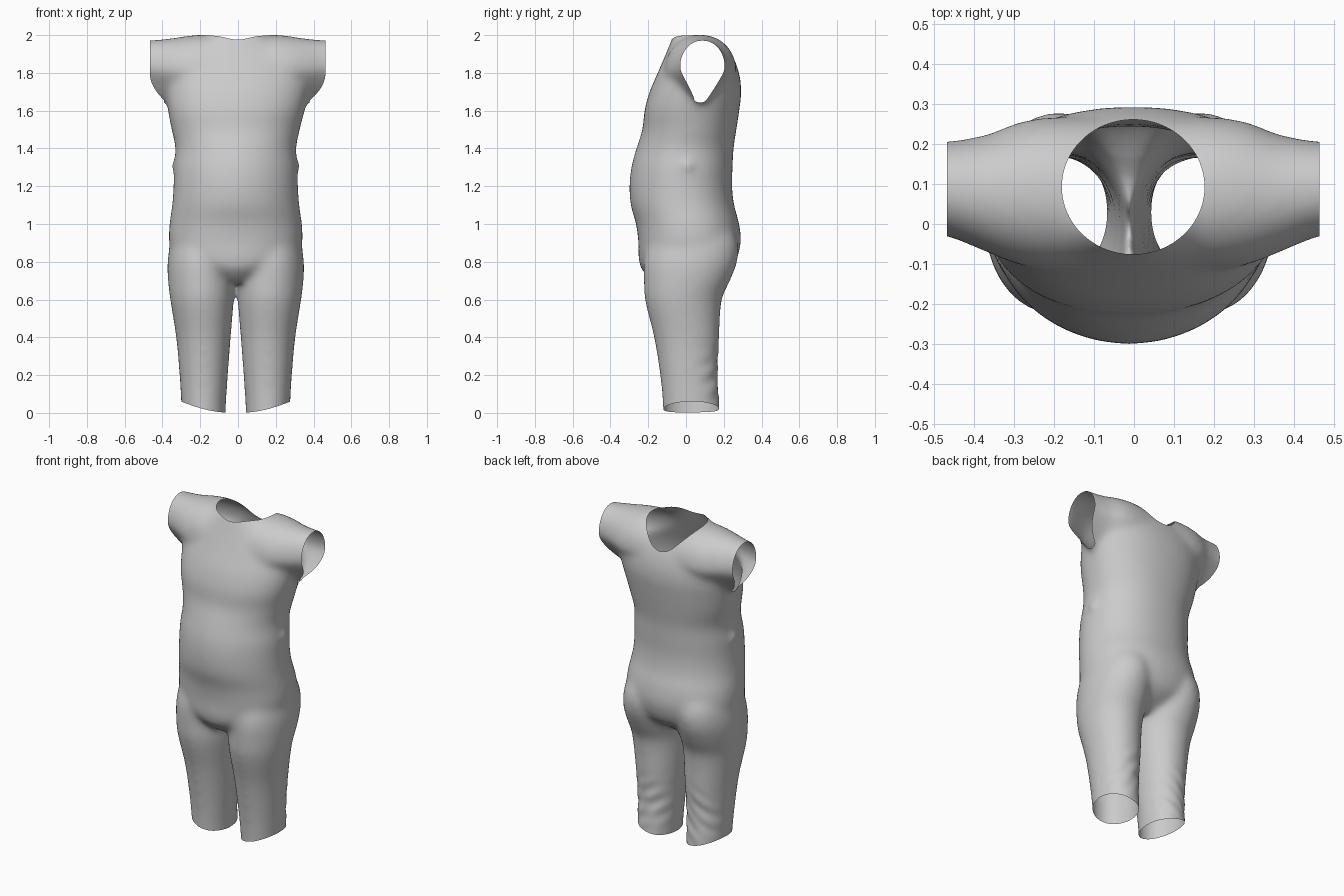
import bpy, bmesh, math

if "Cube" in bpy.data.objects:
    bpy.data.objects.remove(bpy.data.objects["Cube"])

N = 48


def interp(keys, t):
    """Smooth (Hermite) interpolation of section rows (t, u0, u1, v0, v1, powers below/above)."""
    i = 0
    while i < len(keys) - 2 and t > keys[i + 1][0]:
        i += 1

    def slope(j, c):
        a, b = keys[max(j - 1, 0)], keys[min(j + 1, len(keys) - 1)]
        return (b[c] - a[c]) / (b[0] - a[0])

    k0, k1 = keys[i], keys[i + 1]
    h = k1[0] - k0[0]
    s = (t - k0[0]) / h
    return [k0[c] * (2*s**3 - 3*s*s + 1) + k1[c] * (3*s*s - 2*s**3)
            + slope(i, c) * h * (s**3 - 2*s*s + s) + slope(i + 1, c) * h * (s**3 - s*s)
            for c in range(1, 7)]


def loft(bm, keys, place, pinch=0.0):
    """Closed loft through super-elliptic sections."""
    t0, t1 = keys[0][0], keys[-1][0]
    steps = max(8, int((t1 - t0) / 0.02))
    rings = []
    for k in range(steps + 1):
        t = t0 + (t1 - t0) * k / steps
        u0, u1, v0, v1, p_lo, p_hi = interp(keys, t)
        ring = []
        for j in range(N):
            a = 2 * math.pi * j / N
            c, s = math.cos(a), math.sin(a)
            power = p_lo if s < 0 else p_hi
            cu = math.copysign(abs(c) ** (2 / power), c)
            sv = math.copysign(abs(s) ** (2 / power), s)
            cu *= 1 - pinch * max(0, -sv)
            u = (u0 + u1) / 2 + (u1 - u0) / 2 * cu
            v = (v0 + v1) / 2 + (v1 - v0) / 2 * sv
            ring.append(bm.verts.new(place(t, u, v)))
        rings.append(ring)
    for r, q in zip(rings, rings[1:]):
        for j in range(N):
            bm.faces.new((r[j], r[(j + 1) % N], q[(j + 1) % N], q[j]))
    bm.faces.new(rings[0])
    bm.faces.new(rings[-1])


def cut(bm, field):
    """Trim away the surface where field(co) > 0, with a clean edge."""
    val = {v: field(v.co) for v in bm.verts}
    new = []
    for e in list(bm.edges):
        a, b = e.verts
        fa, fb = val[a], val[b]
        if (fa > 0) != (fb > 0):
            new.append(bmesh.utils.edge_split(e, a, fa / (fa - fb))[1])
    bmesh.ops.connect_verts(bm, verts=new)
    on_edge = set(new)
    dead = [f for f in bm.faces
            if max((val[v] for v in f.verts if v not in on_edge), key=abs, default=-1) > 0]
    bmesh.ops.delete(bm, geom=dead, context='FACES')


bm = bmesh.new()

# Torso: z, half-width, front y, back y, front squareness, back squareness
torso = [(0.69, 0.10, -0.17, 0.12, 2, 2), (0.75, 0.24, -0.230, 0.215, 2, 2),
         (0.80, 0.32, -0.25, 0.262, 2.1, 2.1), (0.90, 0.353, -0.252, 0.290, 2.2, 2.2),
         (1.00, 0.351, -0.265, 0.282, 2.1, 2.2), (1.10, 0.337, -0.293, 0.255, 2.0, 2.2),
         (1.20, 0.33, -0.30, 0.244, 1.95, 2.2), (1.30, 0.328, -0.29, 0.247, 1.95, 2.2),
         (1.40, 0.32, -0.263, 0.252, 2.0, 2.2), (1.50, 0.34, -0.231, 0.267, 2.15, 2.2),
         (1.60, 0.362, -0.22, 0.282, 2.25, 2.2), (1.70, 0.378, -0.193, 0.293, 2.2, 2.2),
         (1.80, 0.38, -0.15, 0.281, 2.15, 2.2), (1.90, 0.34, -0.107, 0.242, 2.1, 2.1),
         (1.97, 0.21, -0.079, 0.18, 2.1, 2.1), (2.02, 0.12, -0.06, 0.12, 2.1, 2.1)]
loft(bm, [(z, -w, w, f, b, p, q) for z, w, f, b, p, q in torso], lambda t, u, v: (u, v, t))

# Shoulders: one sweep across x, with a section pinched towards the armpit
half = [(0.0, -0.11, 0.262, 1.62, 1.983), (0.18, -0.115, 0.268, 1.60, 2.003),
        (0.28, -0.105, 0.258, 1.60, 1.994), (0.36, -0.075, 0.226, 1.63, 1.982),
        (0.46, -0.034, 0.208, 1.665, 1.974), (0.52, -0.025, 0.205, 1.68, 1.97)]
shoulders = [(-k[0],) + k[1:] + (2.0, 2.1) for k in half[:0:-1]] + [k + (2.0, 2.1) for k in half]
loft(bm, shoulders, lambda t, u, v: (t, u, v), 0.55)

# Legs, running up into the seat
leg = [(-0.06, 0.055, 0.284, -0.120, 0.182), (0.05, 0.051, 0.289, -0.124, 0.178),
       (0.20, 0.041, 0.298, -0.138, 0.168), (0.40, 0.026, 0.316, -0.17, 0.177),
       (0.60, 0.010, 0.347, -0.218, 0.190), (0.70, 0.005, 0.359, -0.224, 0.234),
       (0.80, 0.004, 0.361, -0.224, 0.272), (0.90, 0.008, 0.345, -0.20, 0.275),
       (0.98, 0.04, 0.31, -0.16, 0.235), (1.05, 0.09, 0.25, -0.11, 0.16)]
leg = [k + (2.05, 2.05) for k in leg]
for side in (-1, 1):
    loft(bm, leg, lambda t, u, v: (side * u, v, t))

bmesh.ops.recalc_face_normals(bm, faces=bm.faces)
mesh = bpy.data.meshes.new("body_suit")
bm.to_mesh(mesh)
bm.free()
suit = bpy.data.objects.new("body_suit", mesh)
bpy.context.collection.objects.link(suit)

# Fuse the parts into one soft skin
rem = suit.modifiers.new("fuse", 'REMESH')
rem.mode = 'VOXEL'
rem.voxel_size = 0.012
smo = suit.modifiers.new("soften", 'SMOOTH')
smo.factor = 0.5
smo.iterations = 40
skin = bpy.data.meshes.new_from_object(suit.evaluated_get(bpy.context.evaluated_depsgraph_get()))
suit.modifiers.clear()
suit.data = skin

bm = bmesh.new()
bm.from_mesh(skin)

# Open armholes, neck and leg ends
cut(bm, lambda p: min(abs(p.x) - max(0.385, 0.465 - 0.085 * max(0, (1.80 - p.z) / 0.15) ** 2),
                      p.z - 1.58))
cut(bm, lambda p: min(1 - math.hypot(p.x / 0.178, (p.y - 0.0925) / 0.168), p.z - 1.75))
cut(bm, lambda p: 0.001 + 0.9 * max(0, abs(p.x) - 0.05) ** 2 + 0.03 * abs(p.y)
    + 0.04 * max(0, abs(p.x) - 0.1) - p.z)

# Small side puckers, creases behind the knees, slight lean of the lower body
for v in bm.verts:
    p = v.co
    s = math.copysign(1, p.x)
    if abs(p.x) > 0.2:
        p.x += s * 0.010 * math.exp(-((p.y - 0.01) ** 2 + (p.z - 1.31) ** 2) / 0.0012)
    if p.z < 0.4 and p.y > 0.0:
        fade = math.sin(math.pi * max(0, p.z) / 0.4) * min(1, p.y / 0.1)
        p.y += 0.004 * fade * math.sin(60 * p.z + 40 * abs(p.x)) * math.cos(18 * p.x - 9 * p.z)
    k = min(1, max(0, (1.75 - p.z) / 0.25))
    p.x -= 0.002 + 0.01 * k * k * (3 - 2 * k)

loose = [v for v in bm.verts if not v.link_faces]
bmesh.ops.delete(bm, geom=loose, context='VERTS')
for f in bm.faces:
    f.smooth = True
bm.to_mesh(skin)
bm.free()
skin.name = "body_suit"
